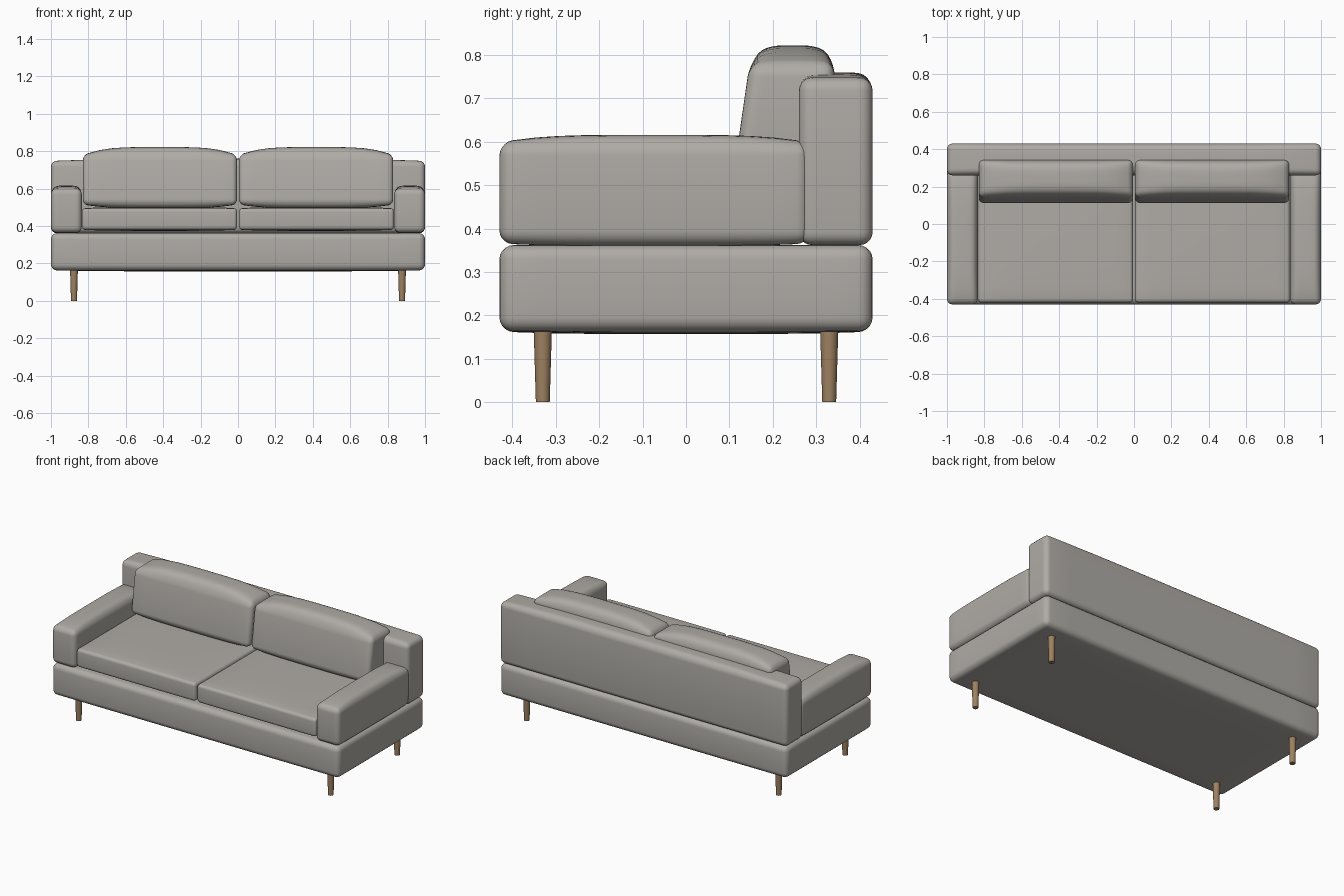
import bpy, bmesh, math
from mathutils import Vector

cube = bpy.data.objects.get("Cube")
if cube:
    bpy.data.objects.remove(cube, do_unlink=True)


def material(name, color):
    m = bpy.data.materials.new(name)
    m.use_nodes = True
    m.diffuse_color = (*color, 1)
    m.node_tree.nodes["Principled BSDF"].inputs["Base Color"].default_value = (*color, 1)
    return m


fabric = material("warm grey fabric", (0.43, 0.41, 0.38))
wood = material("oak wood", (0.34, 0.22, 0.12))


def finish(bm, name, mat):
    bmesh.ops.recalc_face_normals(bm, faces=bm.faces[:])
    mesh = bpy.data.meshes.new(name)
    bm.to_mesh(mesh)
    bm.free()
    mesh.materials.append(mat)
    ob = bpy.data.objects.new(name, mesh)
    bpy.context.collection.objects.link(ob)
    bpy.ops.object.select_all(action="DESELECT")
    ob.select_set(True)
    bpy.context.view_layer.objects.active = ob
    bpy.ops.object.shade_smooth_by_angle(angle=math.radians(40))
    return ob


def padded_box(name, lo, hi, radius, top=0.0, bottom=0.0, lean=0.0):
    """Rounded box whose top and bottom swell outwards, optionally leaning back."""
    lo, hi = Vector(lo), Vector(hi)
    mid, half = (lo + hi) / 2, (hi - lo) / 2
    bm = bmesh.new()
    bmesh.ops.create_cube(bm, size=2)
    for v in bm.verts:
        v.co = Vector(c * h for c, h in zip(v.co, half))
    bmesh.ops.bevel(bm, geom=bm.edges[:], offset=radius, segments=5,
                    profile=0.5, affect="EDGES")
    # Cross cuts give the swelling enough geometry to bend
    for axis in (0, 1):
        normal = Vector((axis == 0, axis == 1, 0))
        for i in range(1, 12):
            cut = (i / 6 - 1) * (half[axis] - radius)
            bmesh.ops.bisect_plane(bm, geom=bm.verts[:] + bm.edges[:] + bm.faces[:],
                                   plane_co=normal * cut, plane_no=normal)
    for v in bm.verts:
        u, w, t = (c / h for c, h in zip(v.co, half))
        swell = (1 - u ** 4) * (1 - w ** 4)
        v.co.z += swell * (top * max(t, 0) + bottom * min(t, 0))
        v.co.y += lean * t
        v.co += mid
    return finish(bm, name, fabric)


# Base and backrest
padded_box("base", (-1, -0.43, 0.163), (1, 0.43, 0.362), 0.033, bottom=0.006)
padded_box("backrest", (-1, 0.26, 0.362), (1, 0.43, 0.747), 0.03, top=0.013)

for side, s in (("left", 1), ("right", -1)):
    def span(a, b):
        return sorted((s * a, s * b))

    # Armrest
    x0, x1 = span(0.835, 1)
    padded_box(side + "_armrest", (x0, -0.43, 0.366), (x1, 0.285, 0.598), 0.03,
               top=0.018, bottom=0.006)
    # Cushions
    x0, x1 = span(0.005, 0.834)
    padded_box(side + "_seat_cushion", (x0, -0.42, 0.38), (x1, 0.28, 0.494), 0.018,
               top=0.008, bottom=0.006)
    x0, x1 = span(0.005, 0.83)
    padded_box(side + "_back_cushion", (x0, 0.127, 0.515), (x1, 0.327, 0.778), 0.028,
               top=0.044, bottom=0.02, lean=0.019)
    # Tapered legs
    for end, y in (("front", -0.33), ("back", 0.33)):
        bm = bmesh.new()
        bmesh.ops.create_cone(bm, cap_ends=True, segments=24, radius1=0.016,
                              radius2=0.021, depth=0.17)
        bmesh.ops.translate(bm, vec=(s * 0.877, y, 0.085), verts=bm.verts)
        finish(bm, f"{end}_{side}_leg", wood)
